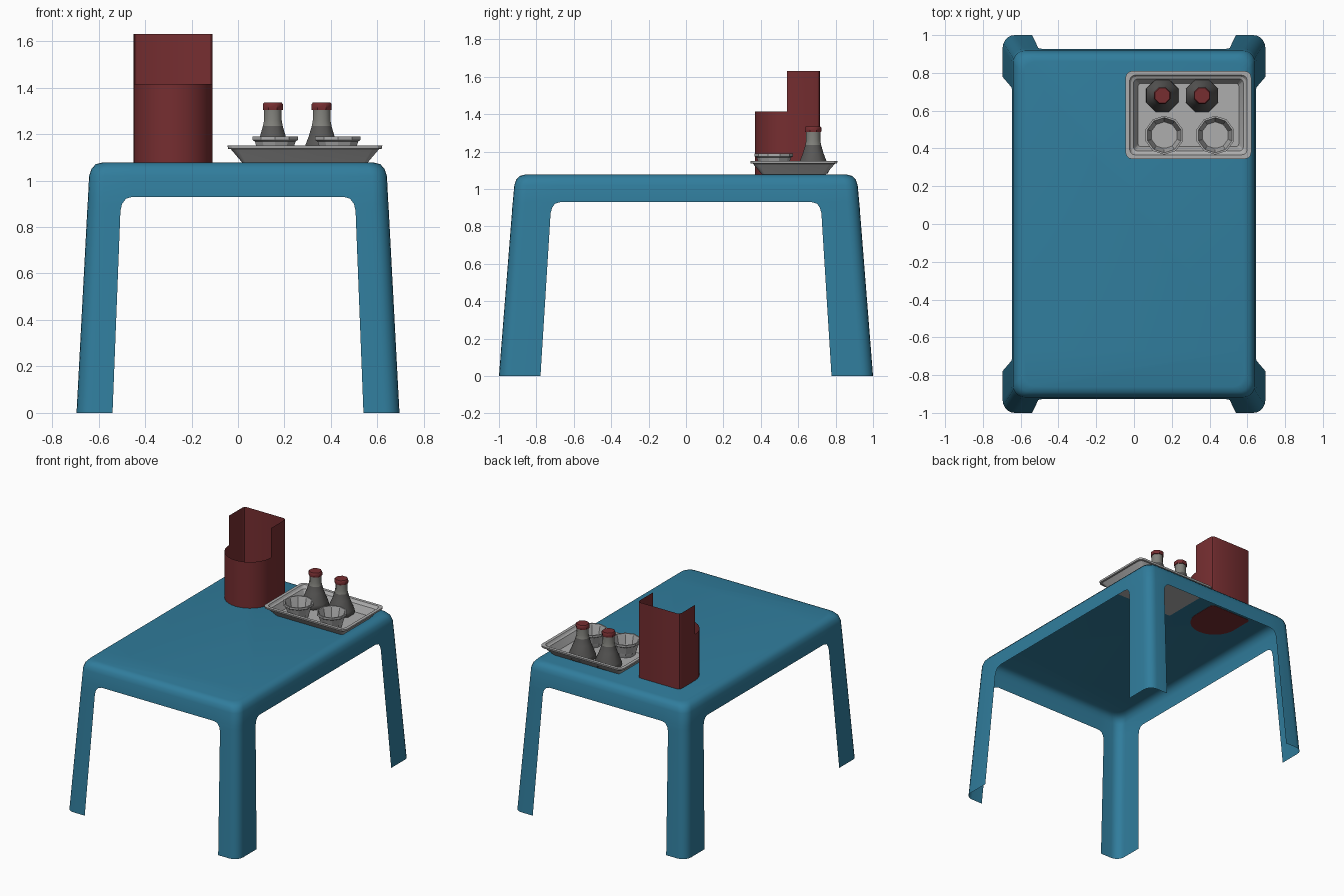
import bpy, bmesh, math

if "Cube" in bpy.data.objects:
    bpy.data.objects.remove(bpy.data.objects["Cube"])


def material(name, rgb):
    m = bpy.data.materials.new(name)
    m.diffuse_color = (*rgb, 1)
    m.use_nodes = True
    m.node_tree.nodes["Principled BSDF"].inputs["Base Color"].default_value = m.diffuse_color
    return m


BLUE = material("table blue", (0.03, 0.205, 0.335))
RED = material("dark red", (0.18, 0.027, 0.03))
PALE = material("pale grey", (0.42, 0.42, 0.42))
GLASS = material("glass grey", (0.22, 0.22, 0.20))
DARK = material("dark liquid", (0.10, 0.098, 0.095))


def make(name, verts, faces, mats, angle=35, normals=True):
    me = bpy.data.meshes.new(name)
    me.from_pydata(verts, [], faces)
    bm = bmesh.new()
    bm.from_mesh(me)
    if normals:
        bmesh.ops.recalc_face_normals(bm, faces=bm.faces)
    bm.to_mesh(me)
    bm.free()
    ob = bpy.data.objects.new(name, me)
    bpy.context.collection.objects.link(ob)
    for m in mats:
        me.materials.append(m)
    if angle:
        bpy.context.view_layer.objects.active = ob
        ob.select_set(True)
        bpy.ops.object.shade_smooth_by_angle(angle=math.radians(angle))
        ob.select_set(False)
    return ob


def corner(hx, hy, r, n):
    """Arc of a rounded corner in the +x +y quadrant."""
    return [(hx - r + r * math.cos(a), hy - r + r * math.sin(a))
            for a in (math.pi / 2 * i / n for i in range(n + 1))]


def mirror4(q):
    """Repeat a quadrant into a full counter-clockwise ring."""
    return (q + [(-x, y) for x, y in reversed(q)]
            + [(-x, -y) for x, y in q] + [(x, -y) for x, y in reversed(q)])


def bridge(rows, n):
    return [(r * n + i, r * n + (i + 1) % n, (r + 1) * n + (i + 1) % n, (r + 1) * n + i)
            for r in range(rows - 1) for i in range(n)]


# Table: one thin moulded sheet; levels are z, half x, half y, leg edge x, leg edge y
levels = [(0, .695, 1.0, .54, .778), (.87, .649, .931, .506, .724),
          (.90, .647, .929, .499, .716), (.922, .646, .927, .482, .700),
          (.93, .6455, .926, .455, .672), (1.02, .641, .918, .455, .672),
          (1.05, .631, .908, .455, .672), (1.07, .613, .890, .455, .672),
          (1.077, .585, .862, .455, .672)]
verts = []
for z, hx, hy, ex, ey in levels:
    ring = mirror4([(hx, ey)] + corner(hx, hy, .065, 5) + [(ex, hy)])
    verts += [(x, y, z) for x, y in ring]
n = len(ring)
q = n // 4
faces = []
for k, f in enumerate(bridge(len(levels), n)):
    row, i = divmod(k, n)
    if row >= 4 or i % q != q - 1:      # leave the arches between legs open
        faces.append(f)
last = (len(levels) - 1) * n
faces.append(tuple(range(last, last + n)))
make("table", verts, faces, [BLUE], 40)

# Red holder: thin wall, rounded front, taller back
cx, cy, R = -.28, .54, .17
front = [(cx + R * math.cos(a), cy + R * math.sin(a))
         for a in (math.pi + math.pi * i / 16 for i in range(17))]
back = [(-.11, .695), (-.117, .71), (-.13, .716), (-.43, .716), (-.443, .71), (-.45, .695)]
plan = front + back
n = len(plan)
verts = [(x, y, z) for z in (1.075, 1.415, 1.63) for x, y in plan]
faces = [tuple(reversed(range(n)))]
for k, f in enumerate(bridge(3, n)):
    row, i = divmod(k, n)
    if row == 0 or i >= 16:
        faces.append(f)
make("holder", verts, faces, [RED], 40)

# Tray: outer skin, rolled rim, inner slope and floor
tray = [(1.075, .065), (1.135, .014), (1.137, .002), (1.15, 0), (1.15, .022),
        (1.138, .03), (1.132, .042), (1.082, .066)]
verts = []
for z, d in tray:
    ring = mirror4(corner(.333 - d, .233 - d, max(.035 - d * .3, .012), 3))
    verts += [(x + .288, y + .577, z) for x, y in ring]
n = len(ring)
last = (len(tray) - 1) * n
faces = bridge(len(tray), n) + [tuple(reversed(range(n))), tuple(range(last, last + n))]
make("tray", verts, faces, [PALE], 25)


def lathe(name, prof, x, y, sides, mats, bands=None, angle=0):
    """Turn a (radius, z) profile; bands gives the material of each row."""
    verts = [(x + r * math.cos(2 * math.pi * (i + .5) / sides),
              y + r * math.sin(2 * math.pi * (i + .5) / sides), z)
             for r, z in prof for i in range(sides)]
    last = (len(prof) - 1) * sides
    faces = bridge(len(prof), sides) + [tuple(reversed(range(sides))),
                                        tuple(range(last, last + sides))]
    ob = make(name, verts, faces, mats, angle)
    if bands:
        for k in range((len(prof) - 1) * sides):
            ob.data.polygons[k].material_index = bands[k // sides]


# Bottles with caps
for i, x in enumerate((.15, .36)):
    lathe(f"bottle_{i}", [(.085, 1.083), (.093, 1.10), (.09, 1.12), (.060, 1.19), (.046, 1.235),
                          (.041, 1.26), (.041, 1.306)],
          x, .68, 8, [DARK, GLASS], [0, 0, 0, 0, 1, 1], 50)
    lathe(f"bottle_cap_{i}", [(.046, 1.304), (.047, 1.31), (.047, 1.328), (.042, 1.335)],
          x, .68, 8, [RED], None, 40)

# Bowls, open with a thin lip
for i, x in enumerate((.16, .43)):
    lathe(f"bowl_{i}", [(.066, 1.083), (.084, 1.145), (.092, 1.168), (.103, 1.175), (.103, 1.19),
                        (.093, 1.19), (.085, 1.16), (.072, 1.10)],
          x, .47, 10, [PALE], None, 30)
